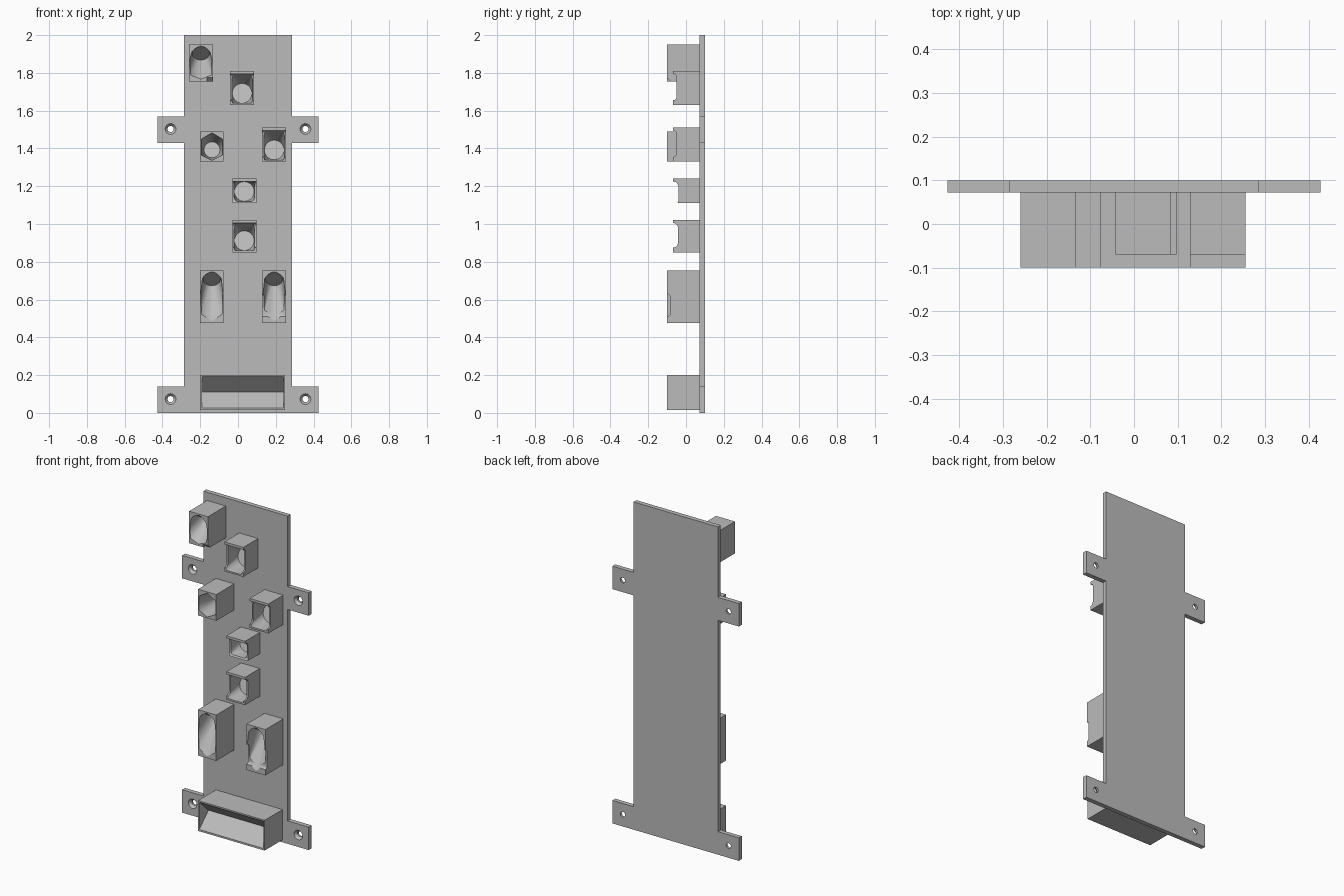
import bpy, bmesh
from math import sin, cos, pi

cube = bpy.data.objects.get("Cube")
if cube:
    bpy.data.objects.remove(cube, do_unlink=True)

grey = bpy.data.materials.new("plain grey")
grey.use_nodes = True
grey.diffuse_color = (0.5, 0.5, 0.5, 1)
grey.node_tree.nodes["Principled BSDF"].inputs["Base Color"].default_value = (0.5, 0.5, 0.5, 1)

PLATE_FRONT = 0.072


def finish(name, bm):
    bmesh.ops.recalc_face_normals(bm, faces=bm.faces)
    mesh = bpy.data.meshes.new(name)
    bm.to_mesh(mesh)
    bm.free()
    mesh.materials.append(grey)
    obj = bpy.data.objects.new(name, mesh)
    bpy.context.collection.objects.link(obj)
    return obj


def hull(name, points):
    bm = bmesh.new()
    for p in points:
        bm.verts.new(p)
    res = bmesh.ops.convex_hull(bm, input=bm.verts)
    loose = [g for g in res["geom_interior"] if isinstance(g, bmesh.types.BMVert)]
    bmesh.ops.delete(bm, geom=loose, context='VERTS')
    bmesh.ops.dissolve_limit(bm, angle_limit=0.002, verts=bm.verts, edges=bm.edges)
    return finish(name, bm)


def box(name, x0, x1, y0, y1, z0, z1):
    return hull(name, [(x, y, z) for x in (x0, x1) for y in (y0, y1) for z in (z0, z1)])


def cut(target, cutter):
    """Subtract the cutter, bake the result and discard the cutter."""
    cutter.hide_render = True
    mod = target.modifiers.new("cut", 'BOOLEAN')
    mod.operation, mod.solver, mod.object = 'DIFFERENCE', 'EXACT', cutter
    graph = bpy.context.evaluated_depsgraph_get()
    mesh = bpy.data.meshes.new_from_object(target.evaluated_get(graph))
    target.modifiers.clear()
    target.data = mesh
    bpy.data.objects.remove(cutter, do_unlink=True)


def ellipse(cx, cz, rx, rz, n=32):
    return [(cx + rx * cos(2 * pi * i / n), cz + rz * sin(2 * pi * i / n)) for i in range(n)]


def pocket(opening, front, cx, cz, rx, rz, y_low, y_high):
    """Tapered cutter from a front outline to a tilted round end."""
    pts = [(x, y, z) for x, z in opening for y in (front, front - 0.02)]
    for x, z in ellipse(cx, cz, rx, rz):
        t = (z - cz + rz) / (2 * rz)
        pts.append((x, y_low + t * (y_high - y_low), z))
    return hull("pocket_cutter", pts)


def scoop(x0, x1, front, depth, z0, z1):
    """Rounded channel cut across the front of a block."""
    r = min(depth, (z1 - z0) / 2) * 0.95
    prof = [(front - 0.02, z0), (front - 0.02, z1)]
    for i in range(7):
        a = pi / 2 * i / 6
        y = front + depth - r + r * sin(a)
        prof += [(y, z0 + r - r * cos(a)), (y, z1 - r + r * cos(a))]
    return hull("scoop_cutter", [(x, y, z) for x in (x0 - 0.02, x1 + 0.02) for y, z in prof])


# Backing plate with four mounting ears
W, E = 0.285, 0.427
side = [(W, 2), (W, 1.57), (E, 1.57), (E, 1.43), (W, 1.43), (W, 0.14), (E, 0.14), (E, 0)]
outline = side + [(-x, z) for x, z in reversed(side)]
bm = bmesh.new()
face = bm.faces.new([bm.verts.new((x, PLATE_FRONT, z)) for x, z in outline])
ext = bmesh.ops.extrude_face_region(bm, geom=[face])
moved = [g for g in ext["geom"] if isinstance(g, bmesh.types.BMVert)]
bmesh.ops.translate(bm, vec=(0, 0.1 - PLATE_FRONT, 0), verts=moved)
plate = finish("backing_plate", bm)

# Countersunk screw holes
for x in (-0.357, 0.357):
    for z in (0.073, 1.503):
        rings = [(0.06, 0.038), (0.088, 0.016)]
        cut(plate, hull("countersink", [(px, y, pz) for y, r in rings
                                        for px, pz in ellipse(x, z, r, r)]))
        cut(plate, hull("screw_hole", [(px, y, pz) for y in (0.06, 0.12)
                                       for px, pz in ellipse(x, z, 0.016, 0.016)]))

# Tall holders: pointed opening, pocket rising inwards
tall = [("top_left_holder", -0.26, -0.133, 1.755, 1.95),
        ("lower_right_holder", -0.2, -0.077, 0.475, 0.755),
        ("lower_left_holder", 0.128, 0.255, 0.475, 0.755)]
for name, x0, x1, z0, z1 in tall:
    block = box(name, x0, x1, -0.1, PLATE_FRONT + 0.003, z0, z1)
    cx, h = (x0 + x1) / 2, z1 - z0
    half = [(0.055, z0 + 0.17 * h), (0.058, z0 + 0.58 * h), (0.05, z1 - 0.045)]
    opening = [(cx, z0 + 0.012)] + [(cx + s * x, z) for x, z in half for s in (-1, 1)]
    cut(block, pocket(opening, -0.1, cx, z1 - 0.045, 0.046, 0.037, 0.015, -0.1))
    if name == "lower_left_holder":
        cut(block, scoop(x0, x1, -0.1, 0.015, 0.51, 0.63))
    if name == "top_left_holder":
        cut(block, hull("notch", [(x, y, z) for x in (-0.165, -0.12)
                                  for y, z in ((-0.11, 1.745), (-0.11, 1.785), (-0.07, 1.745))]))

# Six-sided holder with the pocket sloping down inwards
block = box("middle_right_holder", -0.2, -0.077, -0.1, PLATE_FRONT + 0.003, 1.33, 1.49)
opening = [(-0.138, 1.483), (-0.138, 1.337)]
opening += [(-0.138 + s * 0.056, z) for s in (-1, 1) for z in (1.45, 1.365)]
cut(block, pocket(opening, -0.1, -0.138, 1.393, 0.042, 0.042, 0.03, 0.06))

# Short holders: square opening, round seat, scooped front
short = [("upper_centre_holder", -0.042, 0.085, 1.63, 1.81, 0.02),
         ("middle_left_holder", 0.128, 0.255, 1.33, 1.51, 0.02),
         ("centre_holder", -0.03, 0.097, 1.11, 1.24, 0.03),
         ("low_centre_holder", -0.03, 0.097, 0.85, 1.02, 0.028)]
for name, x0, x1, z0, z1, depth in short:
    block = box(name, x0, x1, -0.07, PLATE_FRONT + 0.003, z0, z1)
    cx = (x0 + x1) / 2
    opening = [(cx + s * x, z) for s in (-1, 1) for x, z in
               ((0.05, z0 + 0.01), (0.055, z0 + 0.025), (0.055, z1 - 0.025), (0.05, z1 - 0.015))]
    cut(block, pocket(opening, -0.07, cx, z0 + 0.062, 0.052, 0.052, 0.03, 0.06))
    bottom = z0 - 0.01 if name == "centre_holder" else z0 + 0.025
    cut(block, scoop(x0, x1, -0.07, depth, bottom, z1 - 0.015))

# Wide tray with a sloping floor
tray = box("wide_tray", -0.2, 0.25, -0.1, PLATE_FRONT + 0.003, 0.015, 0.2)
profile = [(-0.12, 0.026), (-0.1, 0.026), (-0.012, 0.11), (-0.1, 0.192), (-0.12, 0.192)]
cut(tray, hull("tray_cutter", [(x, y, z) for x in (-0.191, 0.241) for y, z in profile]))

# Keep edges crisp while rounding the pocket walls
for obj in list(bpy.context.collection.objects):
    if obj.type == 'MESH' and grey.name in obj.data.materials:
        bpy.ops.object.select_all(action='DESELECT')
        obj.select_set(True)
        bpy.context.view_layer.objects.active = obj
        bpy.ops.object.shade_smooth_by_angle(angle=0.5)
